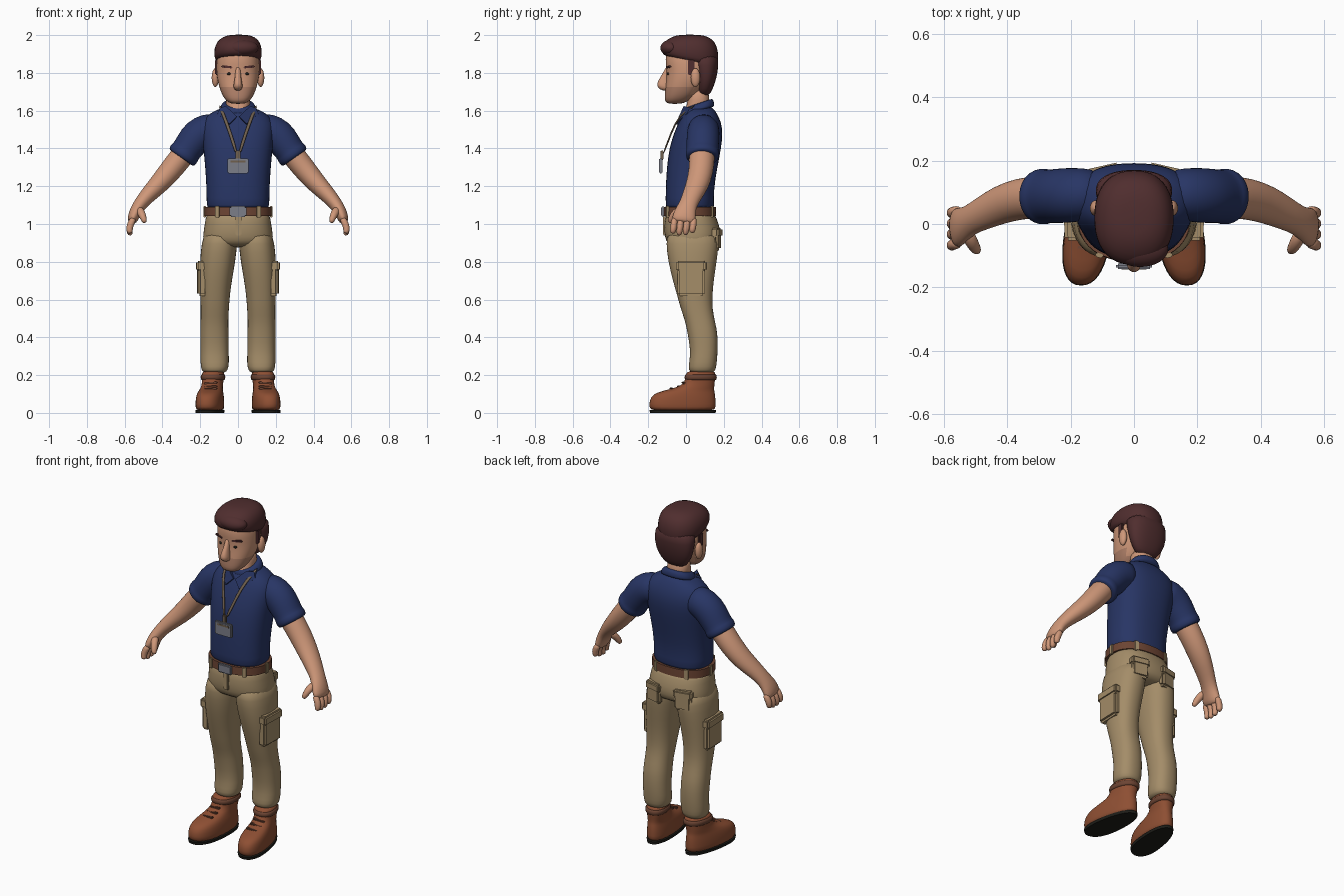
import bpy, bmesh, math
from mathutils import Vector, Matrix


def material(name, r, g, b):
    m = bpy.data.materials.new(name)
    m.diffuse_color = (r, g, b, 1)
    return m


NAVY = material("navy cloth", .021, .036, .13)
SKIN = material("skin", .62, .31, .19)
STUBBLE = material("stubble", .45, .225, .145)
KHAKI = material("khaki cloth", .37, .265, .14)
BOOT = material("boot leather", .27, .078, .033)
HAIR = material("dark brown hair", .08, .027, .028)
BELT = material("belt leather", .15, .058, .033)
GREY = material("grey metal", .2, .21, .25)
STRAP = material("strap tan", .16, .115, .075)
SOLE = material("black rubber", .012, .012, .009)


def finish(name, bm, mat, mirror=False, soft=True):
    bmesh.ops.recalc_face_normals(bm, faces=bm.faces)
    me = bpy.data.meshes.new(name)
    bm.to_mesh(me)
    bm.free()
    me.materials.append(mat)
    me.shade_smooth()
    if not soft:
        me.set_sharp_from_angle(angle=math.radians(40))
    ob = bpy.data.objects.new(name, me)
    bpy.context.collection.objects.link(ob)
    if mirror:
        ob.modifiers.new("mirror", 'MIRROR').use_mirror_merge = False
    if soft:
        s = ob.modifiers.new("subdivision", 'SUBSURF')
        s.levels = s.render_levels = 1
    return ob


def skin_rings(rings, n):
    bm = bmesh.new()
    vs = [[bm.verts.new(p) for p in r] for r in rings]
    for a, b in zip(vs, vs[1:]):
        for i in range(n):
            bm.faces.new((a[i], a[(i + 1) % n], b[(i + 1) % n], b[i]))
    bm.faces.new(vs[0])
    bm.faces.new(vs[-1])
    return bm


def oval(n, e):
    out = []
    for i in range(n):
        c, s = math.cos(2 * math.pi * i / n), math.sin(2 * math.pi * i / n)
        out.append((math.copysign(abs(c) ** (2 / e), c), math.copysign(abs(s) ** (2 / e), s)))
    return out


def loft(name, mat, rows, mirror=False, soft=True, e=2.3, n=24, warp=None):
    """Stack of level ovals; row = centre x, half width, y front, y back, z, tilt."""
    rings = []
    for cx, hw, y0, y1, z, *t in rows:
        cy, hy = (y0 + y1) / 2, (y1 - y0) / 2
        ring = [Vector((cx + c * hw, cy + s * hy, z + (t[0] * s * hy if t else 0)))
                for c, s in oval(n, e)]
        rings.append([warp(p) for p in ring] if warp else ring)
    return finish(name, skin_rings(rings, n), mat, mirror, soft)


def tube(name, mat, rows, mirror=True, n=16, e=2):
    """Oval tube along a path; row = x, y, z, in-plane radius, depth radius."""
    pts = [Vector(r[:3]) for r in rows]
    rings = []
    for i, r in enumerate(rows):
        d = pts[min(i + 1, len(pts) - 1)] - pts[max(i - 1, 0)]
        u = Vector((d.z, 0, -d.x)).normalized()
        v = d.cross(u).normalized()
        rings.append([pts[i] + u * c * r[3] + v * s * r[4] for c, s in oval(n, e)])
    return finish(name, skin_rings(rings, n), mat, mirror)


def box(name, mat, lo, hi, mirror=False, rot=0, tilt=0, bevel=.004):
    lo, hi = Vector(lo), Vector(hi)
    bm = bmesh.new()
    bmesh.ops.create_cube(bm, size=1)
    bmesh.ops.scale(bm, vec=hi - lo, verts=bm.verts)
    bmesh.ops.bevel(bm, geom=bm.edges[:], offset=bevel, segments=2, affect='EDGES')
    m = Matrix.Translation((lo + hi) / 2) @ Matrix.Rotation(rot, 4, 'Z') @ Matrix.Rotation(tilt, 4, 'Y')
    bmesh.ops.transform(bm, matrix=m, verts=bm.verts)
    return finish(name, bm, mat, mirror, soft=False)


def ball(name, mat, c, r, mirror=False):
    bm = bmesh.new()
    bmesh.ops.create_uvsphere(bm, u_segments=16, v_segments=10, radius=1)
    bmesh.ops.scale(bm, vec=r, verts=bm.verts)
    bmesh.ops.translate(bm, vec=c, verts=bm.verts)
    return finish(name, bm, mat, mirror)


# Head, with a stubble area on the jaw
head = loft("head", SKIN, [
    (0, .04, -.10, -.02, 1.635), (0, .066, -.114, .02, 1.655), (0, .086, -.113, .06, 1.685),
    (0, .1, -.11, .09, 1.725), (0, .112, -.104, .12, 1.77), (0, .115, -.103, .14, 1.82),
    (0, .114, -.112, .14, 1.87), (0, .1, -.1, .13, 1.93), (0, .05, -.05, .08, 1.97)])
head.data.materials.append(STUBBLE)
for f in head.data.polygons:
    if f.center.z < 1.725 and f.center.y < .03:
        f.material_index = 1
loft("nose", SKIN, [(0, .012, -.125, -.08, 1.705), (0, .026, -.15, -.08, 1.72),
                    (0, .024, -.158, -.08, 1.742), (0, .017, -.138, -.08, 1.775),
                    (0, .014, -.114, -.08, 1.815), (0, .01, -.105, -.08, 1.835)], n=12)
ball("ear", SKIN, (.12, .05, 1.775), (.02, .026, .05), True)
ball("eye", SOLE, (.047, -.093, 1.795), (.011, .007, .008), True)
box("eyebrow", HAIR, (.028, -.099, 1.826), (.088, -.085, 1.838), True, .28, -.08)
loft("neck", SKIN, [(0, .055, -.025, .11, 1.555), (0, .062, -.005, .125, 1.6),
                    (0, .064, .01, .125, 1.65), (0, .066, .01, .12, 1.72)])

# Hair
loft("hair_top", HAIR, [
    (0, .116, -.115, .16, 1.85, -.25), (0, .126, -.131, .17, 1.885, -.17),
    (0, .128, -.132, .173, 1.925, -.08), (.002, .115, -.118, .155, 1.965),
    (.004, .085, -.075, .12, 1.992), (.004, .04, -.03, .07, 2.003)])
loft("hair_back", HAIR, [
    (0, .055, .07, .12, 1.675), (0, .09, .062, .142, 1.715), (0, .117, .056, .162, 1.77),
    (0, .123, .038, .173, 1.84), (0, .122, .01, .173, 1.91)])
ball("quiff", HAIR, (.02, -.078, 1.932), (.092, .06, .045))
box("sideburn", HAIR, (.1, .01, 1.79), (.121, .045, 1.87), True)

# Polo shirt
loft("shirt_body", NAVY, [
    (0, .16, -.1, .145, 1.075), (0, .168, -.11, .152, 1.09), (0, .167, -.108, .147, 1.18),
    (0, .174, -.104, .165, 1.29), (0, .184, -.09, .187, 1.4), (0, .195, -.065, .196, 1.48),
    (0, .192, -.04, .187, 1.54), (0, .155, -.015, .165, 1.585), (0, .095, .005, .145, 1.612),
    (0, .06, .02, .13, 1.62)], e=2.4)
tube("sleeve", NAVY, [
    (.1, .095, 1.5, .08, .075), (.16, .093, 1.502, .09, .085), (.215, .09, 1.47, .092, .088),
    (.255, .088, 1.415, .083, .086), (.277, .087, 1.384, .079, .085), (.281, .087, 1.378, .085, .09),
    (.3, .086, 1.352, .083, .088), (.302, .086, 1.349, .068, .072)], n=20)
loft("collar_band", NAVY, [
    (0, .1, -.012, .15, 1.595, .25), (0, .1, -.014, .152, 1.61, .28),
    (0, .084, -.004, .143, 1.638, .33), (0, .072, .008, .135, 1.642, .33)])
bm = bmesh.new()
outline = [(.095, .02, 1.615), (.108, .005, 1.585), (.045, -.056, 1.53), (.006, -.037, 1.57), (.065, -.012, 1.625)]
face = bm.faces.new([bm.verts.new(p) for p in outline])
ext = bmesh.ops.extrude_face_region(bm, geom=[face])["geom"]
bmesh.ops.translate(bm, vec=(0, .025, -.008), verts=[v for v in ext if isinstance(v, bmesh.types.BMVert)])
finish("collar_wing", bm, NAVY, True, False)

# Arms and hands
tube("arm", SKIN, [
    (.25, .085, 1.42, .064, .07), (.3, .085, 1.355, .063, .068), (.36, .08, 1.28, .061, .066),
    (.42, .062, 1.21, .053, .062), (.48, .032, 1.15, .043, .053), (.518, .012, 1.105, .036, .047),
    (.54, -.002, 1.07, .034, .056), (.557, -.012, 1.03, .03, .064), (.564, -.015, 1.005, .02, .058)], n=20)
for i, tip in enumerate((.95, .938, .94, .955)):
    y = -.064 + i * .034
    tube("finger", SKIN, [(.55, y + .004, 1.035, .018, .018), (.572, y, .995, .02, .0185),
                          (.576, y - .004, .965, .018, .0175), (.569, y - .008, tip, .013, .013)], n=10)
tube("thumb", SKIN, [(.53, -.02, 1.085, .022, .02), (.512, -.058, 1.06, .023, .021),
                     (.5, -.078, 1.03, .018, .019), (.492, -.088, 1.005, .012, .012)], n=10)

# Trousers
loft("hips", KHAKI, [
    (0, .168, -.1, .15, 1.07), (0, .172, -.112, .162, 1.03), (0, .181, -.117, .182, .98),
    (0, .187, -.113, .184, .93), (0, .186, -.1, .172, .895), (0, .12, -.06, .13, .875)], e=2.4)
loft("trouser_leg", KHAKI, [
    (.09, .085, -.1, .165, .97), (.098, .096, -.107, .176, .9), (.108, .094, -.095, .163, .8),
    (.117, .085, -.07, .147, .7), (.121, .078, -.047, .14, .62), (.123, .075, -.028, .14, .55),
    (.125, .073, -.003, .155, .48), (.125, .076, .008, .168, .42), (.124, .074, .024, .169, .33),
    (.123, .077, .016, .163, .265), (.124, .07, .012, .158, .225), (.124, .055, .03, .14, .21)], True)
box("cargo_pocket", KHAKI, (.165, -.045, .62), (.214, .1, .79), True, -.03, bevel=.012)
box("cargo_flap", KHAKI, (.165, -.052, .75), (.221, .107, .805), True, -.03, bevel=.01)
box("back_pocket", KHAKI, (.045, .14, .86), (.145, .178, .97), True, -.22, bevel=.012)
box("back_flap", KHAKI, (.04, .14, .93), (.15, .184, .98), True, -.22, bevel=.01)
box("fly", KHAKI, (-.012, -.122, .94), (.018, -.1, 1.04))

# Belt, loops and buckle
loft("belt", BELT, [(0, .177, -.119, .16, 1.043), (0, .177, -.117, .158, 1.09)], soft=False, n=48)
for x, y, r in ((.11, -.099, .3), (.176, .02, 1.57), (.1, .14, -.3)):
    box("belt_loop", KHAKI, (x - .012, y - .007, 1.035), (x + .012, y + .007, 1.095), True, r, bevel=.003)
box("buckle", GREY, (-.045, -.132, 1.038), (.045, -.112, 1.094), bevel=.007)

# Lanyard and badge
tube("lanyard", STRAP, [(.098, .05, 1.63, .009, .005), (.078, -.035, 1.58, .009, .005),
                        (.04, -.08, 1.48, .009, .005), (.006, -.122, 1.365, .009, .005)], n=8)
box("badge_clip", STRAP, (-.013, -.134, 1.34), (.013, -.118, 1.39))
box("badge", GREY, (-.056, -.142, 1.268), (.056, -.124, 1.348), bevel=.005)
box("badge_card", STRAP, (-.04, -.1435, 1.325), (.04, -.138, 1.336), bevel=.001)


# Boots, widened and turned outward toward the toe
def splay(p):
    return Vector((.134 + (p.x - .134) * (1 - .7 * p.y) + (.08 - p.y) * .12, p.y, p.z))


loft("boot", BOOT, [
    (.134, .067, -.187, .155, .008), (.134, .071, -.196, .158, .03), (.134, .071, -.195, .158, .065),
    (.134, .067, -.178, .155, .1), (.134, .061, -.12, .15, .118), (.134, .058, -.035, .15, .138),
    (.132, .058, -.004, .153, .165), (.13, .064, -.002, .158, .21), (.13, .055, .01, .15, .222)],
    True, warp=splay)
loft("boot_cuff", BELT, [(.131, .06, .0, .158, .17), (.131, .068, -.009, .164, .178),
                         (.131, .069, -.008, .164, .2), (.131, .06, .0, .158, .208)], True, warp=splay)
loft("boot_sole", SOLE, [(.134, .07, -.19, .157, 0), (.134, .072, -.194, .159, .016)],
     True, soft=False, n=40, warp=splay)
for y, z in ((-.075, .127), (-.035, .138), (-.01, .158)):
    box("lace", BELT, (.11, y - .009, z - .005), (.18, y + .009, z + .005), True, .12, .1, bevel=.003)
